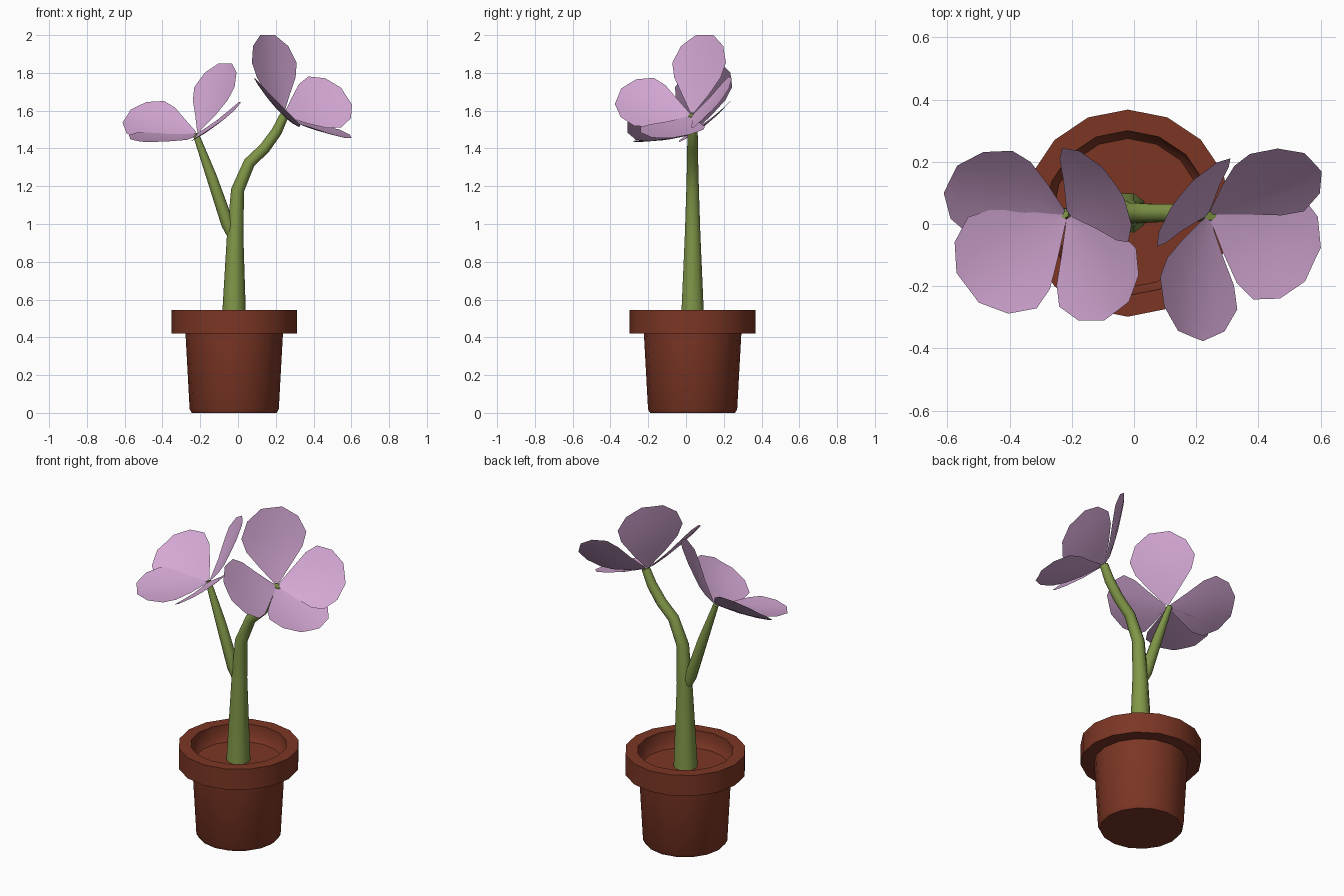
import bpy, math
from mathutils import Vector

if "Cube" in bpy.data.objects:
    bpy.data.objects.remove(bpy.data.objects["Cube"])


def material(name, rgb):
    m = bpy.data.materials.new(name)
    m.diffuse_color = (*rgb, 1)
    m.use_nodes = True
    m.node_tree.nodes["Principled BSDF"].inputs["Base Color"].default_value = m.diffuse_color
    return m


TERRACOTTA = material("terracotta", (0.20, 0.037, 0.018))
GREEN = material("stem_green", (0.22, 0.31, 0.065))
LILAC = material("petal_lilac", (0.66, 0.39, 0.66))


def make_mesh(name, verts, faces, mat, angle):
    me = bpy.data.meshes.new(name)
    me.from_pydata(verts, [], faces)
    me.materials.append(mat)
    ob = bpy.data.objects.new(name, me)
    bpy.context.collection.objects.link(ob)
    bpy.ops.object.select_all(action='DESELECT')
    bpy.context.view_layer.objects.active = ob
    ob.select_set(True)
    bpy.ops.object.shade_smooth_by_angle(angle=math.radians(angle))
    return ob


def skin_rings(name, rings, mat):
    """Join equal rings of points into a closed, capped skin."""
    n = len(rings[0])
    verts = [p for r in rings for p in r]
    faces = [(i * n + j, i * n + (j + 1) % n, (i + 1) * n + (j + 1) % n, (i + 1) * n + j)
             for i in range(len(rings) - 1) for j in range(n)]
    faces.append(tuple(reversed(range(n))))
    faces.append(tuple(range(len(verts) - n, len(verts))))
    return make_mesh(name, verts, faces, mat, 50)


def circle(centre, radius, u, v, n):
    return [centre + radius * (math.cos(2 * math.pi * k / n) * u + math.sin(2 * math.pi * k / n) * v)
            for k in range(n)]


def tube(name, points):
    """Tapered stem through (x, z, radius) points in the y = 0.035 plane."""
    c = [Vector((x, 0.035, z)) for x, z, r in points]
    rings = []
    for i, (x, z, r) in enumerate(points):
        t = (c[min(i + 1, len(c) - 1)] - c[max(i - 1, 0)]).normalized()
        v = Vector((0, 1, 0))
        rings.append(circle(c[i], r, v.cross(t), v, 10))
    return skin_rings(name, rings, GREEN)


# Pot: lathed profile with an overhanging rim and a recessed floor
profile = [(0.225, 0), (0.236, 0.02), (0.258, 0.42), (0.333, 0.42), (0.333, 0.545),
           (0.265, 0.545), (0.262, 0.48), (0.24, 0.45)]
X, Y = Vector((1, 0, 0)), Vector((0, 1, 0))
skin_rings("pot", [circle(Vector((-0.02, 0.035, z)), r, X, Y, 16) for r, z in profile], TERRACOTTA)

# Main stem and side branch
tube("main_stem", [(-0.022, 0.45, 0.066), (-0.015, 0.95, 0.043), (-0.002, 1.18, 0.035),
                   (0.06, 1.325, 0.031), (0.14, 1.40, 0.03), (0.205, 1.49, 0.028), (0.245, 1.575, 0.024)])
tube("branch_stem", [(-0.03, 0.93, 0.022), (-0.055, 1.0, 0.034), (-0.14, 1.25, 0.028), (-0.225, 1.48, 0.016)])

# Petal outline: fraction of the length, half width
OUTLINE = [(0.03, 0.012), (0.26, 0.092), (0.47, 0.16), (0.65, 0.185), (0.86, 0.145), (1.0, 0.06)]
COLS = [-1, -0.5, 0, 0.5, 1]


def flower(name, centre, petals):
    """Cupped petals, each given by its length vector and its width direction."""
    m = len(COLS)
    for k, (length, width) in enumerate(petals):
        length = Vector(length)
        along = length.normalized()
        across = Vector(width)
        across = (across - across.dot(along) * along).normalized()
        up = along.cross(across)
        verts = [Vector(centre) + length * t + across * (w * s)
                 + up * (0.6 * (w * s) ** 2 - 0.012 * math.sin(math.pi * t))
                 for t, w in OUTLINE for s in COLS]
        faces = [(i * m + j, (i + 1) * m + j, (i + 1) * m + j + 1, i * m + j + 1)
                 for i in range(len(OUTLINE) - 1) for j in range(m - 1)]
        make_mesh(f"{name}_petal_{k + 1}", verts, faces, LILAC, 60)


# Flowers: petals listed as upright, outer back, outer front, inner front
flower("right_flower", (0.24, 0.03, 1.575),
       [((-0.085, 0.07, 0.425), (-0.25, -0.30, 0)),
        ((0.335, 0.17, 0.10), (-0.10, 0.22, 0.29)),
        ((0.335, -0.16, -0.12), (0.18, 0.34, -0.02)),
        ((-0.06, -0.39, 0.10), (0.23, -0.05, -0.24))])
flower("left_flower", (-0.215, 0.03, 1.48),
       [((0.15, 0.105, 0.37), (-0.25, 0.32, -0.04)),
        ((-0.375, 0.115, 0.09), (-0.08, -0.26, -0.20)),
        ((-0.32, -0.235, -0.04), (0.27, -0.335, -0.05)),
        ((0.16, -0.31, 0.09), (0.275, 0.16, 0.22))])
